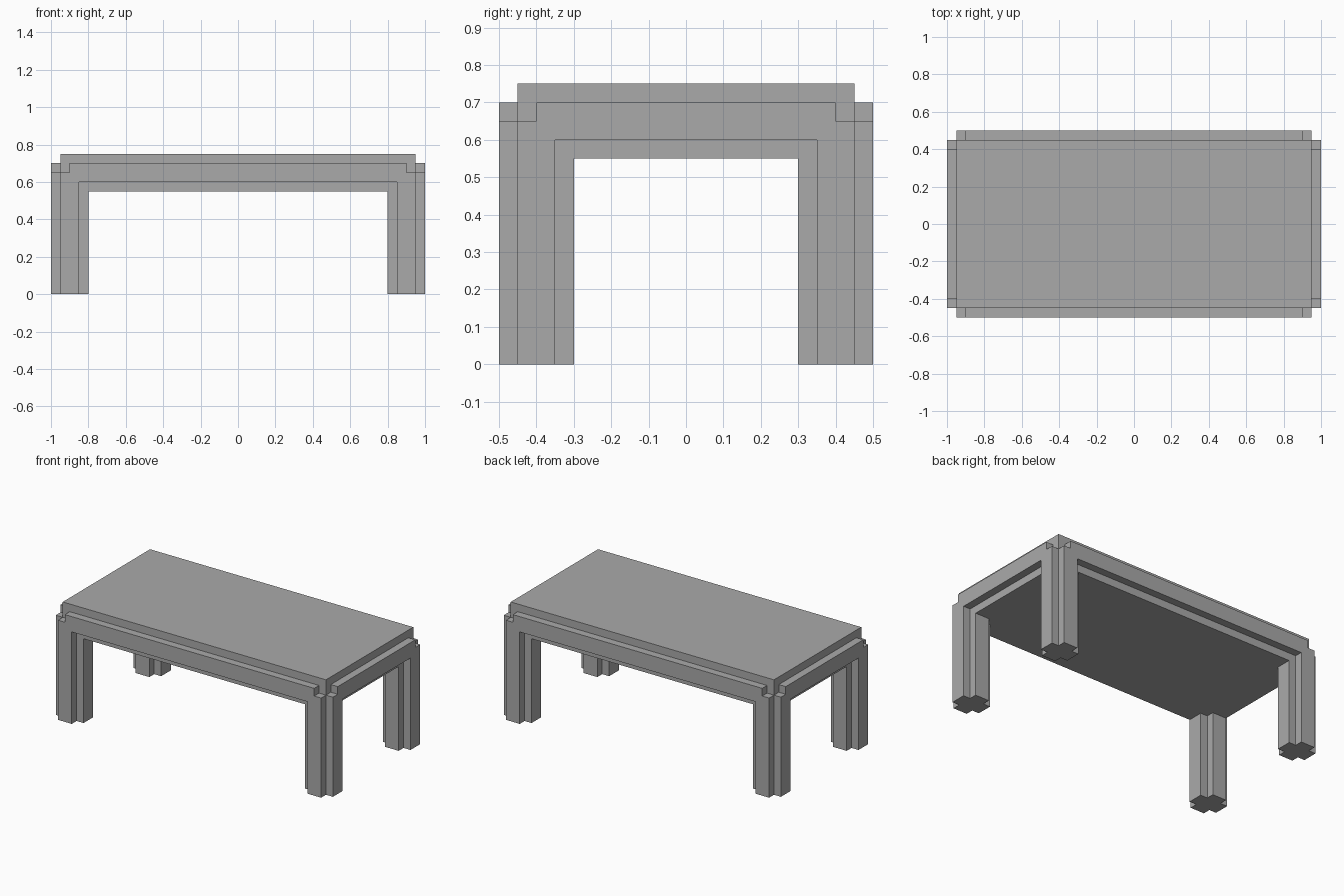
import bpy
import bmesh
from mathutils import Vector

cube = bpy.data.objects.get("Cube")
if cube:
    bpy.data.objects.remove(cube)

grey = bpy.data.materials.new("plain grey")
grey.use_nodes = True
colour = (0.4, 0.4, 0.4, 1)
grey.diffuse_color = colour
grey.node_tree.nodes["Principled BSDF"].inputs["Base Color"].default_value = colour

STEP = 0.05            # depth of every notch and step
HALF_X, HALF_Y = 0.95, 0.45


def prism(name, points, offset):
    """Extrude a flat outline of 3D points along an offset."""
    bm = bmesh.new()
    face = bm.faces.new([bm.verts.new(p) for p in points])
    ext = bmesh.ops.extrude_face_region(bm, geom=[face])
    moved = [v for v in ext["geom"] if isinstance(v, bmesh.types.BMVert)]
    bmesh.ops.translate(bm, verts=moved, vec=Vector(offset))
    bmesh.ops.recalc_face_normals(bm, faces=bm.faces)
    mesh = bpy.data.meshes.new(name)
    bm.to_mesh(mesh)
    bm.free()
    mesh.materials.append(grey)
    obj = bpy.data.objects.new(name, mesh)
    bpy.context.collection.objects.link(obj)
    return obj


def arch(half):
    """Outline of a rail with its two leg strips, notched at the top ends."""
    side = [(half - 2 * STEP, 0), (half, 0), (half, 0.65),
            (half - STEP, 0.65), (half - STEP, 0.7)]
    inner = (half - 2 * STEP, 0.6)
    left = [(-u, z) for u, z in reversed(side)]
    return side + left + [(-inner[0], inner[1]), inner]


# Table top
corners = [(sx * HALF_X, sy * HALF_Y, 0.55)
           for sx, sy in ((-1, -1), (1, -1), (1, 1), (-1, 1))]
prism("table_top", corners, (0, 0, 0.2))

# Raised frames on the four sides
for s, long_name, short_name in ((-1, "front_frame", "right_frame"),
                                 (1, "back_frame", "left_frame")):
    prism(long_name, [(u, s * HALF_Y, z) for u, z in arch(HALF_X)],
          (0, s * STEP, 0))
    prism(short_name, [(s * HALF_X, u, z) for u, z in arch(HALF_Y)],
          (s * STEP, 0, 0))

# Leg cores, which complete the cross-shaped legs
section = [(0, 0), (0, 3), (2, 3), (2, 2), (3, 2), (3, 0)]
for sx, x_name in ((-1, "right"), (1, "left")):
    for sy, y_name in ((-1, "front"), (1, "back")):
        outline = [(sx * (HALF_X - a * STEP), sy * (HALF_Y - b * STEP), 0)
                   for a, b in section]
        prism(f"{y_name}_{x_name}_leg", outline, (0, 0, 0.55))
